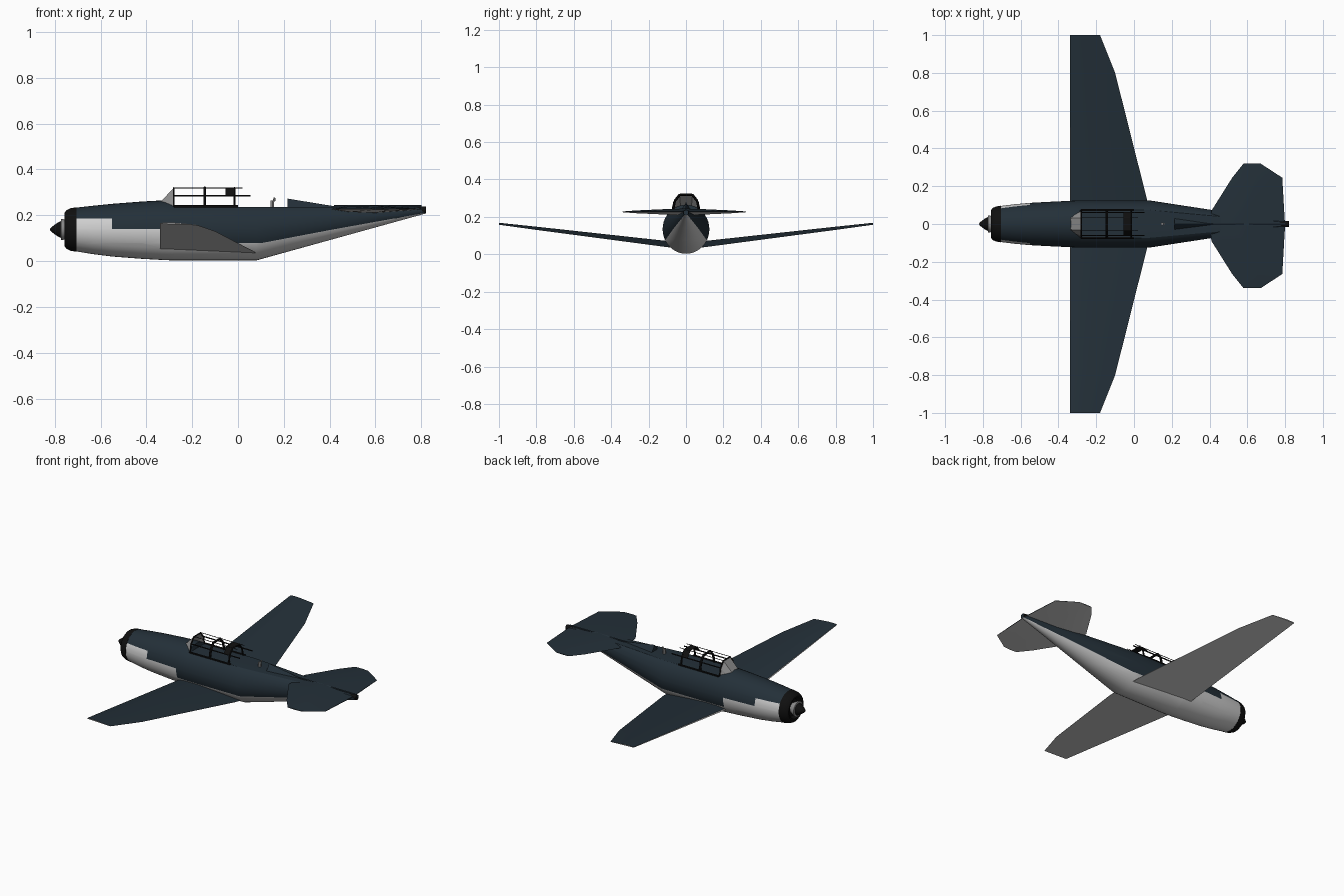
import bpy, bmesh, math
from mathutils import Vector

cube = bpy.data.objects.get("Cube")
if cube:
    bpy.data.objects.remove(cube, do_unlink=True)


def material(name, rgb):
    m = bpy.data.materials.new(name)
    m.use_nodes = True
    m.diffuse_color = (*rgb, 1)
    bsdf = m.node_tree.nodes["Principled BSDF"]
    bsdf.inputs["Base Color"].default_value = (*rgb, 1)
    bsdf.inputs["Roughness"].default_value = 0.7
    return m


BLUE = material("dark_blue", (0.017, 0.029, 0.04))
PALE = material("pale_grey", (0.62, 0.62, 0.62))
BLACK = material("black", (0.005, 0.005, 0.005))
GLASS = material("glass_grey", (0.27, 0.27, 0.27))


def finish(bm, name, mats, rule=None, mirror=False, smooth=True, solid=True):
    """Turn a bmesh into an object, colouring its faces by a rule."""
    if solid:
        bmesh.ops.recalc_face_normals(bm, faces=bm.faces)
    bm.normal_update()
    if rule:
        for f in bm.faces:
            f.material_index = rule(f)
    me = bpy.data.meshes.new(name)
    bm.to_mesh(me)
    bm.free()
    ob = bpy.data.objects.new(name, me)
    bpy.context.collection.objects.link(ob)
    for m in mats:
        me.materials.append(m)
    if mirror:
        mod = ob.modifiers.new("Mirror", "MIRROR")
        mod.use_axis = (False, True, False)
    if smooth:
        bpy.ops.object.select_all(action="DESELECT")
        ob.select_set(True)
        bpy.context.view_layer.objects.active = ob
        bpy.ops.object.shade_smooth_by_angle(angle=math.radians(32))
    return ob


def loft(rings, closed=True):
    """Skin a list of equal-length point rings."""
    bm = bmesh.new()
    rows = [[bm.verts.new(p) for p in r] for r in rings]
    n = len(rows[0])
    for a, b in zip(rows, rows[1:]):
        for i in range(n if closed else n - 1):
            j = (i + 1) % n
            bm.faces.new((a[i], a[j], b[j], b[i]))
    if closed:
        bm.faces.new(rows[0])
        bm.faces.new(rows[-1])
    return bm


def ellipse(x, zc, a, b, top=9, n=40):
    angles = [2 * math.pi * i / n for i in range(n)]
    return [(x, a * math.sin(t), min(top, zc + b * math.cos(t))) for t in angles]


def bars(name, segments, mat):
    """Round bars given as (start, end, radius)."""
    bm = bmesh.new()
    for p, q, r in segments:
        p, q = Vector(p), Vector(q)
        d = q - p
        mtx = d.to_track_quat("Z", "Y").to_matrix().to_4x4()
        mtx.translation = (p + q) / 2
        bmesh.ops.create_cone(bm, cap_ends=True, segments=6, radius1=r, radius2=r,
                              depth=d.length, matrix=mtx)
    return finish(bm, name, [mat], smooth=False)


# Fuselage: ellipses with a flat deck behind the windscreen
DECK = 0.237
sections = [(-0.71, 0.138, 0.095, 0.095, 9), (-0.63, 0.136, 0.105, 0.106, 9),
            (-0.55, 0.135, 0.112, 0.115, 9), (-0.42, 0.135, 0.119, 0.125, 9),
            (-0.33, 0.135, 0.123, 0.13, 9), (-0.285, 0.134, 0.125, 0.131, 9),
            (-0.28, 0.134, 0.125, 0.131, DECK), (0.08, 0.134, 0.125, 0.131, DECK),
            (0.82, 0.222, 0.012, 0.014, DECK)]
fus = loft([ellipse(*s) for s in sections])


def border(x):
    """Height where the pale belly meets the blue upper side."""
    if x < -0.55:
        return 0.185
    if x < -0.34:
        return 0.14
    return 0.078 if x < 0.08 else 0.078 + (x - 0.08) * 0.18


cuts = [((0, 0, z), (0, 0, 1)) for z in (0.185, 0.14, 0.078)]
cuts += [((x, 0, 0), (1, 0, 0)) for x in (-0.55, -0.34)]
cuts += [((0.08, 0, 0.078), (-0.18, 0, 1))]
for co, no in cuts:
    geom = fus.verts[:] + fus.edges[:] + fus.faces[:]
    bmesh.ops.bisect_plane(fus, geom=geom, plane_co=co, plane_no=no, dist=1e-5)


def belly(f):
    c = f.calc_center_bounds()
    return int(c.z < border(c.x))


finish(fus, "fuselage", [BLUE, PALE], belly)

# Nose: cowling ring, hub and spinner
NZ = 0.138
cowl = [(-0.735, 0.05), (-0.755, 0.062), (-0.757, 0.073), (-0.748, 0.085),
        (-0.73, 0.093), (-0.705, 0.097)]
finish(loft([ellipse(x, NZ, r, r) for x, r in cowl]), "cowling", [BLACK])
hub = [(-0.774, 0.036), (-0.772, 0.046), (-0.764, 0.046), (-0.735, 0.03)]
finish(loft([ellipse(x, NZ, r, r, n=24) for x, r in hub]), "propeller_hub", [GLASS])
spin = [(-0.82, 0.003), (-0.812, 0.012), (-0.79, 0.028), (-0.77, 0.038)]
finish(loft([ellipse(x, NZ, r, r, n=24) for x, r in spin]), "spinner", [BLACK])

# Wings: flat-bottomed section, tapered trailing edge, raised tips
FOIL = [(0, 0), (0.008, 0.35), (0.12, 0.8), (0.35, 1), (0.7, 0.6), (1, 0.05), (1, 0)]


def wing_ring(y, trail, thick):
    lead, base = -0.34, 0.045 + (y - 0.1) * 0.122
    ring = []
    for u, h in FOIL:
        x = lead + u * (trail - lead)
        ring.append((x, y, base - 0.04 * (x + 0.1) + thick * h))
    return ring


wing = loft([wing_ring(0.02, 0.085, 0.024), wing_ring(0.125, 0.07, 0.022),
             wing_ring(0.8, -0.1, 0.011), wing_ring(1, -0.18, 0.006)])
finish(wing, "wings", [BLUE, PALE], lambda f: int(f.normal.z < 0.5), mirror=True)

# Tailplane: lens section
LENS = [(0, 0), (0.2, 0.38), (0.5, 0.5), (1, 0.05), (1, -0.05), (0.5, -0.5), (0.2, -0.38)]
stations = [(0, 0.4, 0.8, 0.034), (0.08, 0.41, 0.795, 0.031),
            (0.255, 0.52, 0.785, 0.015), (0.33, 0.58, 0.67, 0.004)]
tail = loft([[(a + u * (b - a), y, 0.227 + t * h) for u, h in LENS]
             for y, a, b, t in stations])
tp = finish(tail, "tailplane", [BLUE, PALE], lambda f: int(f.normal.z < -0.3), mirror=True)
tp.location.y = -0.01

# Tail tip and fin fairing
finish(loft([ellipse(x, 0.223, r, r, n=16) for x, r in ((0.775, 0.015), (0.82, 0.015))]),
       "tail_tip", [BLACK])
fair = loft([[(0.215, -0.034, 0.23), (0.215, 0, 0.273), (0.215, 0.034, 0.23)],
             [(0.43, -0.003, 0.23), (0.43, 0, 0.238), (0.43, 0.003, 0.23)]])
finish(fair, "fin_fairing", [BLUE], smooth=False)
bars("fin_base", [((0.42, 0, 0.239), (0.8, 0, 0.239), 0.005)], BLUE)

# Windscreen
ARCH = [(-0.07, DECK), (-0.06, 0.285), (-0.033, 0.319), (0.033, 0.319), (0.06, 0.285), (0.07, DECK)]
FOOT = [(-0.285, -0.072), (-0.315, -0.05), (-0.338, -0.03)]
foot = [(x, y, 0.234 + (-0.28 - x) * 0.45) for x, y in FOOT]
foot += [(x, -y, z) for x, y, z in reversed(foot)]
finish(loft([foot, [(-0.28, y, z) for y, z in ARCH]], closed=False),
       "windscreen", [GLASS], smooth=False)

# Canopy frame: hoops, side rails and a broad rear hoop
hoops = []
for x, r in ((-0.28, 0.004), (-0.145, 0.007), (-0.015, 0.005)):
    for (y, z), (v, w) in zip(ARCH, ARCH[1:]):
        hoops.append(((x, y, z), (x, v, w), r))
bars("canopy_hoops", hoops, BLACK)
rails = []
for s in (-1, 1):
    rails += [((-0.28, s * 0.061, 0.285), (0.055, s * 0.061, 0.285), 0.004),
              ((-0.28, s * 0.033, 0.32), (0.02, s * 0.033, 0.32), 0.002),
              ((-0.28, s * 0.074, 0.238), (0.0, s * 0.074, 0.238), 0.006)]
bars("canopy_rails", rails, BLACK)
upper = ARCH[1:5]
band = loft([[(x, y, z + 0.003) for y, z in upper] for x in (-0.055, -0.012)], closed=False)
finish(band, "canopy_band", [BLACK], smooth=False)

# Aerial loop behind the cockpit
bars("aerial_mount", [((0.15, 0, 0.23), (0.15, 0, 0.265), 0.009),
                      ((0.157, 0, 0.26), (0.16, 0, 0.277), 0.005)], GLASS)
